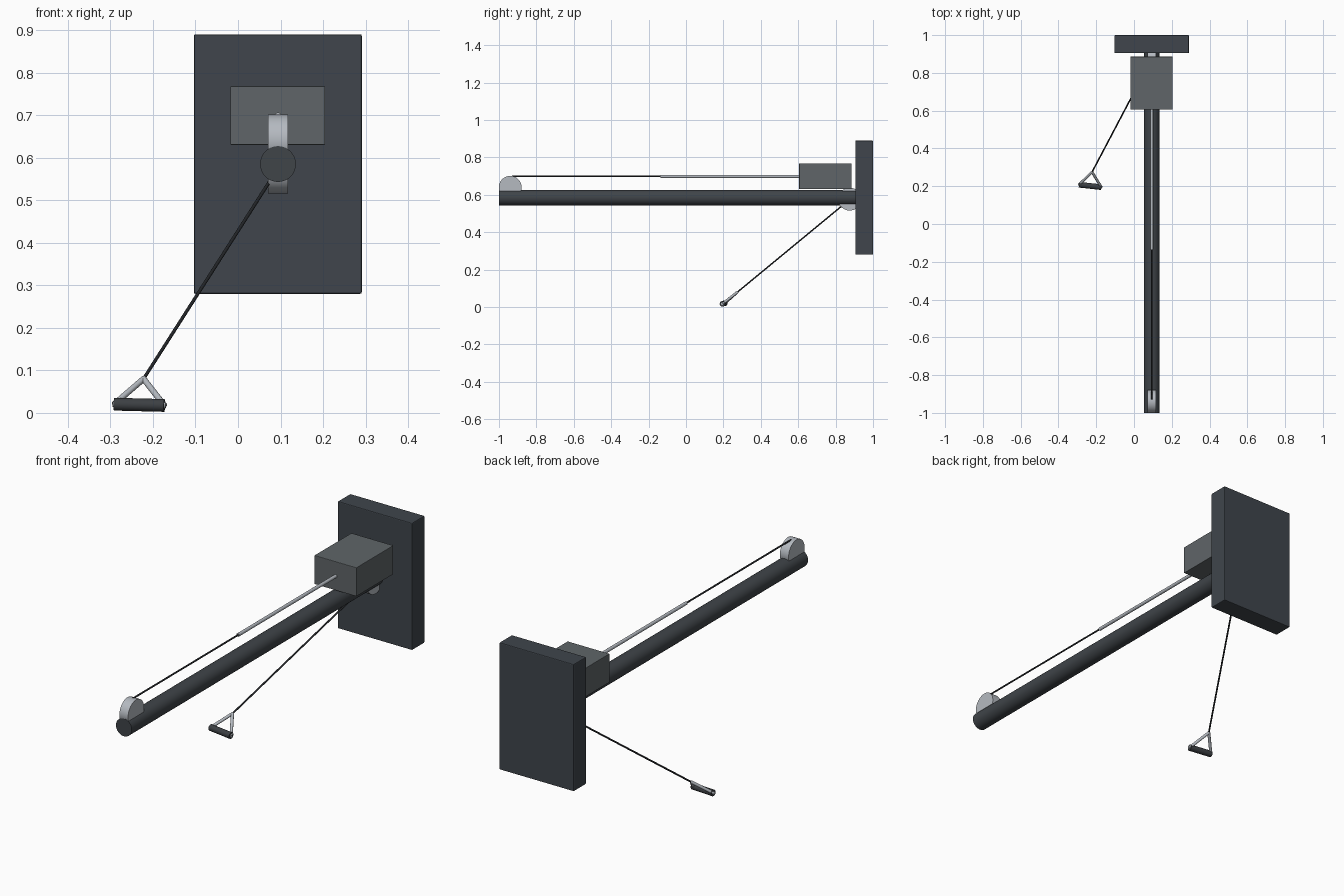
import bpy
import math
from mathutils import Vector

cube = bpy.data.objects.get("Cube")
if cube:
    bpy.data.objects.remove(cube, do_unlink=True)


def material(name, rgb):
    m = bpy.data.materials.new(name)
    m.use_nodes = True
    m.diffuse_color = (*rgb, 1)
    m.node_tree.nodes["Principled BSDF"].inputs["Base Color"].default_value = (*rgb, 1)
    return m


PLATE = material("slate plate", (0.050, 0.060, 0.072))
TUBE = material("charcoal tube", (0.050, 0.058, 0.066))
HOUSING = material("housing grey", (0.115, 0.130, 0.138))
SILVER = material("silver", (0.46, 0.49, 0.53))
CABLE = material("black cable", (0.018, 0.020, 0.023))
GRIP = material("grip rubber", (0.045, 0.050, 0.056))


def box(name, lo, hi, mat, bevel=0.004):
    lo, hi = Vector(lo), Vector(hi)
    bpy.ops.mesh.primitive_cube_add(size=1, location=(lo + hi) / 2)
    o = bpy.context.object
    o.name = name
    o.scale = hi - lo
    bpy.ops.object.transform_apply(location=False, rotation=False, scale=True)
    mod = o.modifiers.new("soft edges", "BEVEL")
    mod.width, mod.segments = bevel, 2
    o.data.materials.append(mat)
    return o


def rod(name, a, b, radius, mat, sides=24):
    a, b = Vector(a), Vector(b)
    bpy.ops.mesh.primitive_cylinder_add(vertices=sides, radius=radius,
                                        depth=(b - a).length, location=(a + b) / 2)
    o = bpy.context.object
    o.name = name
    o.rotation_euler = (b - a).to_track_quat("Z", "Y").to_euler()
    bpy.ops.object.shade_smooth_by_angle(angle=math.radians(35))
    o.data.materials.append(mat)
    return o


X = 0.094  # centre line of the machine

# Wall plate, main tube and motor housing
box("wall_plate", (-0.104, 0.905, 0.28), (0.291, 1.0, 0.89), PLATE)
rod("main_tube", (X, -1.0, 0.585), (X, 0.91, 0.585), 0.042, TUBE, 48)
box("housing", (-0.018, 0.605, 0.63), (0.205, 0.886, 0.768), HOUSING, 0.002)

# Pulleys at both ends of the tube
for name, y, z in (("front_pulley", -0.94, 0.64), ("rear_pulley", 0.875, 0.577)):
    rod(name, (X - 0.023, y, z), (X + 0.023, y, z), 0.061, SILVER, 48)

# Piston rod and the cable running to the front pulley
rod("piston_rod", (X, -0.135, 0.698), (X, 0.62, 0.698), 0.008, SILVER)
rod("upper_cable", (X, -0.93, 0.698), (X, -0.13, 0.698), 0.004, CABLE, 12)

# Pull cable and triangular handle
apex = Vector((-0.222, 0.275, 0.08))
left, right = Vector((-0.173, 0.195, 0.0175)), Vector((-0.291, 0.208, 0.0205))
rod("pull_cable", (X, 0.875, 0.575), apex, 0.004, CABLE, 12)
rod("handle_grip", left, right, 0.015, GRIP)
along = (right - left).normalized()
for name, end in (("left", left), ("right", right)):
    rod(name + "_handle_bar", apex, end, 0.007, SILVER, 16)
    rod(name + "_grip_pin", end - along * 0.003, end + along * 0.003, 0.007, SILVER, 16)

# Rounded joint where the bars meet
bpy.ops.mesh.primitive_uv_sphere_add(segments=16, ring_count=8, radius=0.007, location=apex)
bpy.context.object.name = "handle_joint"
bpy.context.object.data.materials.append(SILVER)
bpy.ops.object.shade_smooth()
